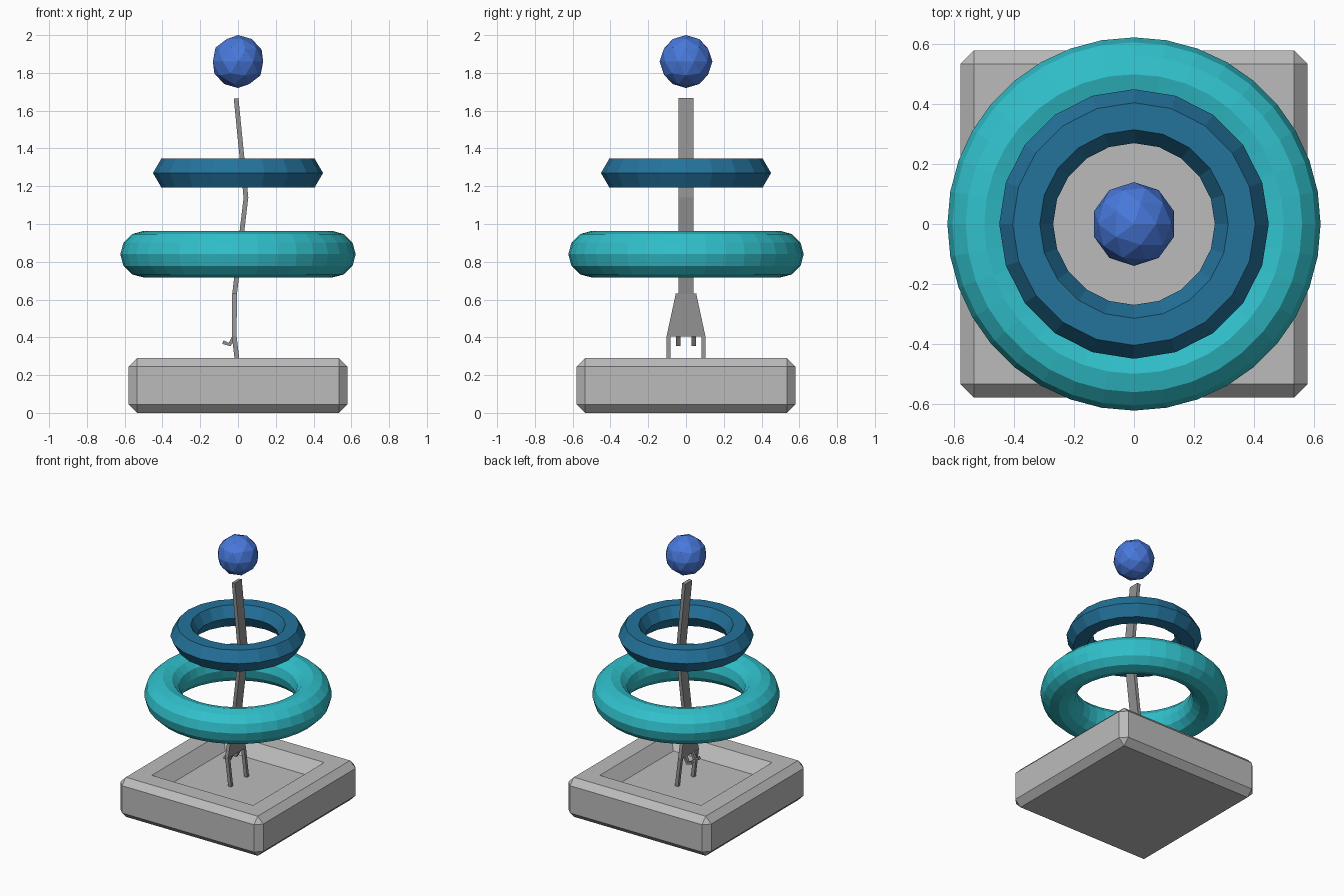
import bpy, bmesh, math
from mathutils import Vector

if "Cube" in bpy.data.objects:
    bpy.data.objects.remove(bpy.data.objects["Cube"])


def material(name, rgb):
    m = bpy.data.materials.new(name)
    m.diffuse_color = (*rgb, 1)
    m.use_nodes = True
    m.node_tree.nodes["Principled BSDF"].inputs["Base Color"].default_value = m.diffuse_color
    return m


LIGHT_GREY = material("light grey", (0.5, 0.5, 0.5))
MID_GREY = material("mid grey", (0.29, 0.29, 0.29))
TEAL = material("teal", (0.03, 0.53, 0.60))
DEEP_BLUE = material("deep blue", (0.017, 0.17, 0.33))
BLUE = material("bright blue", (0.065, 0.19, 0.71))


def finish(bm, name, mat):
    bmesh.ops.recalc_face_normals(bm, faces=bm.faces)
    mesh = bpy.data.meshes.new(name)
    bm.to_mesh(mesh)
    bm.free()
    mesh.materials.append(mat)
    obj = bpy.data.objects.new(name, mesh)
    bpy.context.collection.objects.link(obj)
    return obj


def torus(name, major, minor, z, n_major, n_minor, mat):
    bpy.ops.mesh.primitive_torus_add(major_radius=major, minor_radius=minor,
                                     major_segments=n_major, minor_segments=n_minor,
                                     location=(0, 0, z))
    obj = bpy.context.object
    obj.name = name
    obj.data.materials.append(mat)


def strip(bm, sections, t=0.025):
    """Bent bar: sections are (x, z, y0, y1), thickened across the xz path."""
    pts = [Vector((s[0], 0, s[1])) for s in sections]
    rings = []
    for i, (x, z, y0, y1) in enumerate(sections):
        d = (pts[min(i + 1, len(pts) - 1)] - pts[max(i - 1, 0)]).normalized()
        n = Vector((-d.z, 0, d.x)) * t / 2
        rings.append([bm.verts.new((x + s * n.x, y, z + s * n.z))
                      for s, y in ((1, y0), (1, y1), (-1, y1), (-1, y0))])
    for a, b in zip(rings, rings[1:]):
        for k in range(4):
            j = (k + 1) % 4
            bm.faces.new((a[k], a[j], b[j], b[k]))
    bm.faces.new(rings[0])
    bm.faces.new(rings[-1])


# Chamfered square base with a sloped recess
bm = bmesh.new()
bmesh.ops.create_cube(bm, size=1)
for v in bm.verts:
    v.co = Vector((v.co.x * 1.16, v.co.y * 1.16, (v.co.z + 0.5) * 0.29))
bmesh.ops.bevel(bm, geom=bm.edges[:], offset=0.045, segments=1, affect='EDGES')
top = max(bm.faces, key=lambda f: f.calc_center_median().z)
bmesh.ops.inset_region(bm, faces=[top], thickness=0.175)
bmesh.ops.inset_region(bm, faces=[top], thickness=0.10)
for v in top.verts:
    v.co.z = 0.20
finish(bm, "base", LIGHT_GREY)

# Bent flat post, flaring into a forked foot
bm = bmesh.new()
strip(bm, [(-0.01, 1.665, -0.04, 0.04), (0.042, 1.14, -0.04, 0.04),
           (-0.018, 0.63, -0.04, 0.04)])
strip(bm, [(-0.018, 0.632, -0.054, 0.054), (-0.02, 0.405, -0.103, 0.103)])
for s in (-1, 1):
    # long outer prongs reach the recess floor, short inner tines curl aside
    strip(bm, [(-0.02, 0.406, s * 0.081, s * 0.103), (0.005, 0.20, s * 0.081, s * 0.103)])
    strip(bm, [(-0.02, 0.406, s * 0.029, s * 0.053), (-0.044, 0.362, s * 0.029, s * 0.053),
               (-0.08, 0.375, s * 0.029, s * 0.053)], 0.02)
finish(bm, "post", MID_GREY)

# Floating rings
torus("large_ring", 0.5, 0.123, 0.84, 36, 12, TEAL)
torus("small_ring", 0.36, 0.09, 1.27, 20, 6, DEEP_BLUE)

# Ball on top
bpy.ops.mesh.primitive_ico_sphere_add(subdivisions=2, radius=0.14, location=(0, 0, 1.86))
ball = bpy.context.object
ball.name = "ball"
ball.data.materials.append(BLUE)
